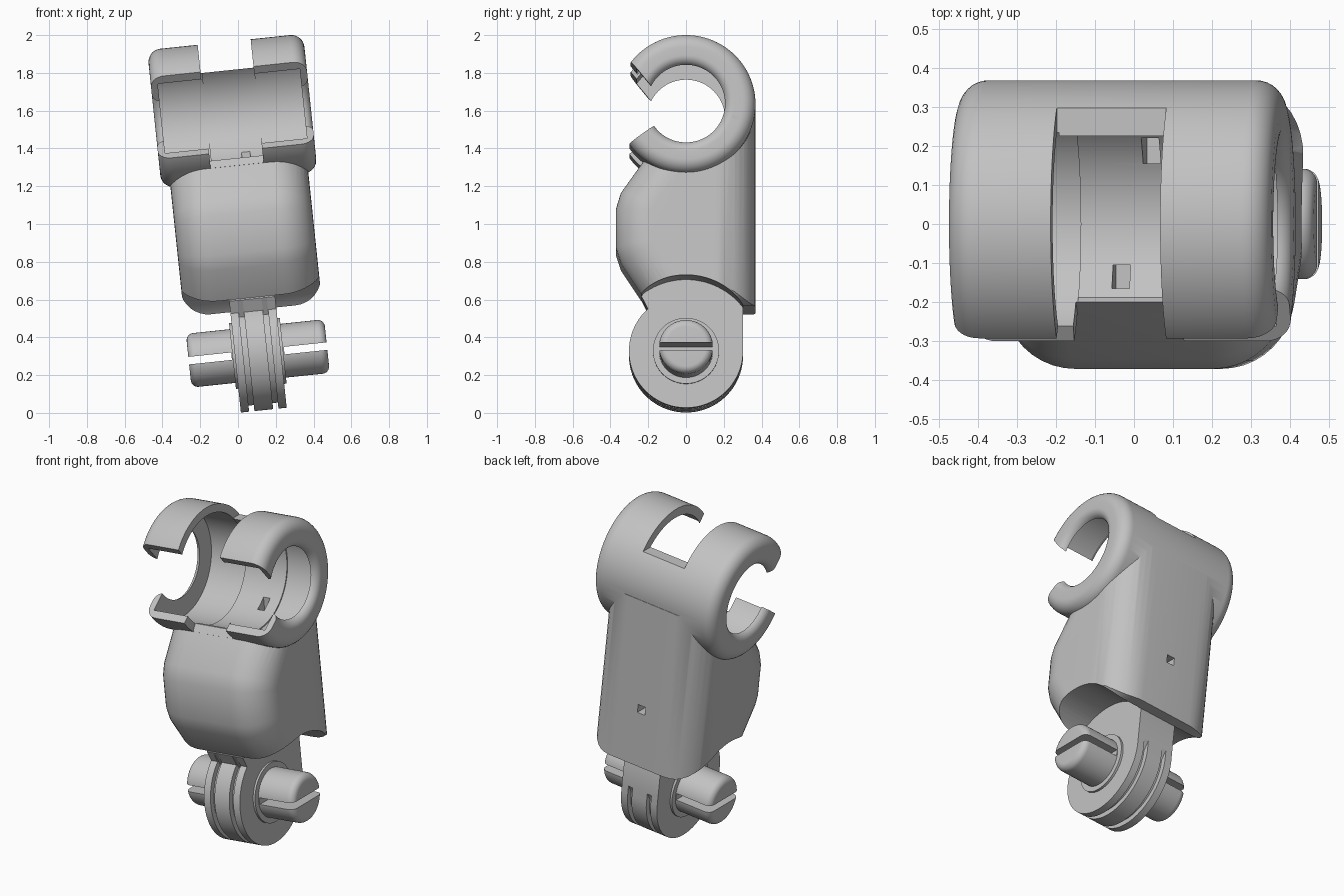
import bpy, bmesh, math
from mathutils import Matrix, Vector

cube = bpy.data.objects.get("Cube")
if cube:
    bpy.data.objects.remove(cube, do_unlink=True)

grey = bpy.data.materials.new("light grey")
grey.use_nodes = True
grey.diffuse_color = (0.54, 0.54, 0.54, 1)
grey.node_tree.nodes["Principled BSDF"].inputs["Base Color"].default_value = grey.diffuse_color

# The whole part leans sideways around the hinge pin
LEAN = Matrix.Translation((0.105, 0, 0.315)) @ Matrix.Rotation(math.radians(-6), 4, 'Y')
RING = 1.29  # height of the clip axis above the hinge pin


def make(name, bm):
    bmesh.ops.recalc_face_normals(bm, faces=bm.faces)
    mesh = bpy.data.meshes.new(name)
    bm.to_mesh(mesh)
    bm.free()
    ob = bpy.data.objects.new(name, mesh)
    bpy.context.collection.objects.link(ob)
    mesh.materials.append(grey)
    return ob


def extrude(points, low, high, lift=0, axis='X'):
    """Extrude a (y, z) outline along X, or an (x, z) outline along Y."""
    bm = bmesh.new()
    if axis == 'X':
        verts = [bm.verts.new((low, a, z + lift)) for a, z in points]
        step = Vector((high - low, 0, 0))
    else:
        verts = [bm.verts.new((a, low, z + lift)) for a, z in points]
        step = Vector((0, high - low, 0))
    top = bmesh.ops.extrude_face_region(bm, geom=[bm.faces.new(verts)], use_keep_orig=True)
    moved = [g for g in top["geom"] if isinstance(g, bmesh.types.BMVert)]
    bmesh.ops.translate(bm, vec=step, verts=moved)
    bmesh.ops.recalc_face_normals(bm, faces=bm.faces)
    return bm


def prism(name, *args):
    return make(name, extrude(*args))


def box(name, x, y, z):
    return prism(name, [(y[0], z[0]), (y[1], z[0]), (y[1], z[1]), (y[0], z[1])], *x)


def lathe(name, profile, height=0, steps=96):
    """Turn an (x, radius) profile around the X axis."""
    bm = bmesh.new()
    verts = [bm.verts.new((x, 0, r)) for x, r in profile]
    edges = [bm.edges.new(pair) for pair in zip(verts, verts[1:])]
    bmesh.ops.spin(bm, geom=verts + edges, cent=(0, 0, 0), axis=(1, 0, 0),
                   angle=math.tau, steps=steps)
    bmesh.ops.remove_doubles(bm, verts=bm.verts, dist=0.0001)
    bmesh.ops.translate(bm, vec=(0, 0, height), verts=bm.verts)
    return make(name, bm)


def arc(cx, cy, r, start, end, n=8):
    angles = [math.radians(start + (end - start) * i / n) for i in range(n + 1)]
    return [(cx + r * math.cos(a), cy + r * math.sin(a)) for a in angles]


def mirrored(half):
    """Complete an (x, radius) profile from its +x half."""
    return [(-x, r) for x, r in reversed(half)] + half


def combine(ob, tool, operation):
    mod = ob.modifiers.new(operation, 'BOOLEAN')
    mod.operation = operation
    mod.solver = 'EXACT'
    mod.object = tool
    bpy.context.view_layer.objects.active = ob
    bpy.ops.object.modifier_apply(modifier=mod.name)
    bpy.data.objects.remove(tool, do_unlink=True)


def finish(ob):
    ob.data.transform(LEAN)
    bpy.ops.object.select_all(action='DESELECT')
    ob.select_set(True)
    bpy.context.view_layer.objects.active = ob
    bpy.ops.object.shade_smooth_by_angle(angle=math.radians(32))


def round_ends(bm, offset, chosen):
    """Round the outline edges of both end caps that pass the test on y."""
    edges = [e for e in bm.edges
             if abs(e.verts[0].co.x - e.verts[1].co.x) < 0.001
             and all(chosen(v.co.y) for v in e.verts)]
    bmesh.ops.bevel(bm, geom=edges, offset=offset, segments=10, profile=0.5,
                    affect='EDGES', clamp_overlap=False)


# Body: side profile with widely rounded corners and a rounded lower outline
side = [(0.368, 1.25), (0.368, 0.1), (-0.106, 0.1), (-0.345, 0.46), (-0.371, 0.54),
        (-0.371, 0.75), (-0.345, 0.835), (-0.199, 1.04), (-0.15, 1.25)]
bm = extrude(side, -0.368, 0.366)
round_ends(bm, 0.2, lambda y: y > 0.36)
round_ends(bm, 0.19, lambda y: y < -0.1)
body = make("clip_body", bm)
skirt = (arc(-0.225, 0.382, 0.15, 180, 270) + arc(0.225, 0.382, 0.15, 270, 360)
         + [(0.375, 1.5), (-0.375, 1.5)])
combine(body, prism("skirt_cutter", skirt, -0.6, 0.6, 0, 'Y'), 'INTERSECT')

# Clip barrel with rounded rims
barrel = mirrored(arc(0.345, 0.298, 0.07, 90, 0) + [(0.415, 0)])
combine(body, lathe("barrel", barrel, RING), 'UNION')

# Bore with rounded end lips and a faint step between rings and saddle
half = ([(0.14, 0.313), (0.14, 0.32), (0.378, 0.32)] + arc(0.365, 0.255, 0.05, 285, 360)
        + [(0.43, 0.255), (0.43, 0)])
combine(body, lathe("bore_cutter", mirrored(half), RING), 'DIFFERENCE')

# Mouth of the clip and the window between the two rings
mouth = [(-0.5, 0.476), (-0.155, 0.055), (0, 0), (-0.17, -0.12), (-0.5, -0.355)]
window = [(0, 0), (0, 0.217), (0.5, 0.217), (0.5, 0.6), (-0.6, 0.6),
          (-0.6, -0.4), (-0.307, -0.4), (-0.2, -0.25), (-0.18, -0.25)]
combine(body, prism("mouth_cutter", mouth, -0.6, 0.6, RING), 'DIFFERENCE')
combine(body, prism("window_cutter", window, -0.146, 0.136, RING), 'DIFFERENCE')

# Hinge clearance and the small square holes
clearance = [(-0.6, 0), (-0.6, 0.38), (0.6, 0.38), (0.6, 0)]
combine(body, lathe("hinge_cutter", clearance), 'DIFFERENCE')
holes = [((-0.025, 0.025), (0.28, 0.5), (0.56, 0.61)),
         ((0.025, 0.07), (0.155, 0.22), (0.92, 1.12)),
         ((-0.055, -0.01), (-0.165, -0.105), (0.92, 1.12))]
for spans in holes:
    combine(body, box("hole_cutter", *spans), 'DIFFERENCE')
finish(body)


# Hinge tongue: grooved round plates running up into a solid neck
def tongue(name, r, low, high):
    outline = arc(0, 0, r, 132, 360, 64) + [(0.302, 0.05), (0.302, 0.26), (0.2, 0.46),
                                            (-0.17, 0.46), (-0.235, 0.29)]
    finish(prism(name, outline, low, high))


tongue("hinge_core", 0.27, -0.115, 0.115)
for label, low, high in [("right", -0.122, -0.078), ("middle", -0.05, 0.05), ("left", 0.078, 0.122)]:
    tongue("hinge_plate_" + label, 0.302, low, high)

# Washer and slotted pin
finish(lathe("hinge_washer", mirrored([(0.135, 0.175), (0.135, 0)])))
pin = lathe("hinge_pin", mirrored(arc(0.33, 0.105, 0.038, 90, 0) + [(0.368, 0)]), steps=64)
for s in (-1, 1):
    slot = box("slot_cutter", sorted((s * 0.14, s * 0.5)), (-0.3, 0.3), (-0.02, 0.02))
    combine(pin, slot, 'DIFFERENCE')
finish(pin)
